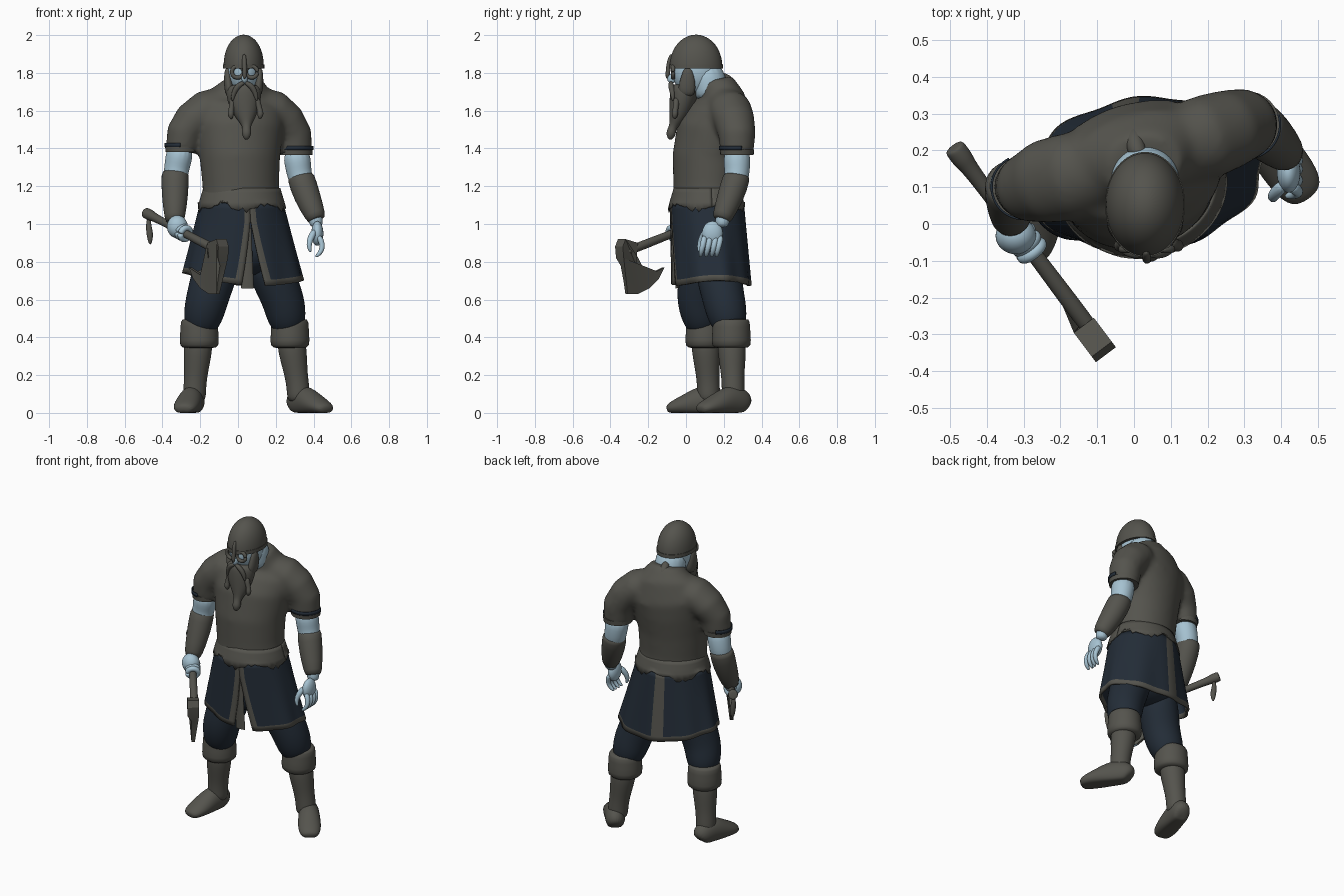
import bpy, bmesh, random
from math import sin, cos, tau, radians
from mathutils import Vector, Matrix

random.seed(4)
cube = bpy.data.objects.get("Cube")
if cube:
    bpy.data.objects.remove(cube)


def material(name, *rgb):
    mat = bpy.data.materials.new(name)
    mat.use_nodes = True
    mat.diffuse_color = (*rgb, 1)
    shader = mat.node_tree.nodes["Principled BSDF"]
    shader.inputs["Base Color"].default_value = (*rgb, 1)
    shader.inputs["Roughness"].default_value = .8
    return mat


GREY = material("weathered grey", .09, .088, .075)
NAVY = material("dark navy cloth", .017, .026, .039)
SKIN = material("pale blue skin", .38, .54, .64)
FRONT, UP = Vector((0, 1, 0)), Vector((0, 0, 1))
TWIST = Vector((-.27, .96, 0))      # the chest is turned a little
LEAN = Vector((-.12, .99, 0))       # the hips are turned less


def finish(name, bm, mats, level=0, sharp=40):
    bmesh.ops.recalc_face_normals(bm, faces=bm.faces)
    mesh = bpy.data.meshes.new(name)
    bm.to_mesh(mesh)
    bm.free()
    obj = bpy.data.objects.new(name, mesh)
    bpy.context.collection.objects.link(obj)
    for mat in mats:
        mesh.materials.append(mat)
    for face in mesh.polygons:
        face.use_smooth = True
    if level:
        obj.modifiers.new("rounding", "SUBSURF").levels = level
        obj.modifiers["rounding"].render_levels = level
    else:
        mesh.set_sharp_from_angle(angle=radians(sharp))
    return obj


def tube(name, mat, *paths, ref=FRONT, sides=16, level=2):
    """Capped lofts through points of x, y, z, half width and optional half depth."""
    bm = bmesh.new()
    for path in paths:
        points = [Vector(p[:3]) for p in path]
        rings = []
        for i, p in enumerate(path):
            along = (points[min(i + 1, len(path) - 1)] - points[max(i - 1, 0)]).normalized()
            a = along.cross(ref).normalized()
            b = along.cross(a)
            ring = []
            for k in range(sides):
                angle = tau * k / sides
                co = points[i] + a * p[3] * cos(angle) + b * p[-1] * sin(angle)
                co.z = max(co.z, 0)
                ring.append(bm.verts.new(co))
            rings.append(ring)
        for low, high in zip(rings, rings[1:]):
            for k in range(sides):
                n = (k + 1) % sides
                bm.faces.new((low[k], low[n], high[n], high[k]))
        bm.faces.new(rings[0])
        bm.faces.new(rings[-1])
    return finish(name, bm, [mat], level)


def ball(name, mat, center, radii):
    bm = bmesh.new()
    bmesh.ops.create_uvsphere(bm, u_segments=32, v_segments=20, radius=1,
                              matrix=Matrix.Translation(center) @ Matrix.Diagonal((*radii, 1)))
    return finish(name, bm, [mat])


def hoop(center, axis, radius, thick, steps=16):
    """Path of a closed ring around an axis."""
    a = axis.cross(UP).normalized()
    b = axis.cross(a)
    turns = [tau * k / steps for k in range(steps + 1)]
    return [(*(Vector(center) + (a * cos(t) + b * sin(t)) * radius), thick) for t in turns]


def shell(name, rows, cols, place, paint, thick):
    """Open cloth sheet wrapped around the body."""
    bm = bmesh.new()
    grid = [[bm.verts.new(place(r / rows, c / cols)) for c in range(cols + 1)]
            for r in range(rows + 1)]
    for r in range(rows):
        for c in range(cols):
            face = bm.faces.new((grid[r][c], grid[r][c + 1], grid[r + 1][c + 1], grid[r + 1][c]))
            face.material_index = paint(r, c)
    obj = finish(name, bm, [NAVY, GREY], sharp=60)
    solid = obj.modifiers.new("cloth thickness", "SOLIDIFY")
    solid.thickness = thick
    solid.offset = 0
    return obj


def around(angle, x, y, rx, ry):
    a, b = Vector((LEAN.y, -LEAN.x, 0)), LEAN
    return Vector((x, y, 0)) + a * rx * cos(angle) + b * ry * sin(angle)


# Tunic: torso and sleeves fused into one smooth skin
torso = [(.02, .11, 1.09, .21, .175), (.015, .11, 1.2, .205, .175), (.01, .115, 1.35, .215, .185),
         (.01, .14, 1.5, .235, .185), (.01, .175, 1.6, .25, .16), (.02, .185, 1.68, .19, .12),
         (.03, .155, 1.74, .12, .1), (.03, .15, 1.765, .1, .09)]
right_sleeve = [(-.07, .15, 1.63, .1), (-.17, .13, 1.605, .103, .12), (-.24, .115, 1.55, .1, .115),
                (-.285, .1, 1.48, .095), (-.3, .1, 1.385, .083)]
left_sleeve = [(.1, .2, 1.63, .1), (.19, .235, 1.605, .103, .115), (.25, .255, 1.55, .102, .11),
               (.295, .27, 1.47, .098), (.305, .27, 1.37, .088)]
tunic = tube("tunic", GREY, torso, right_sleeve, left_sleeve, ref=TWIST, level=0, sides=32)
remesh = tunic.modifiers.new("fuse", "REMESH")
remesh.mode = "VOXEL"
remesh.voxel_size = .014
remesh.use_smooth_shade = True
tunic.modifiers.new("soften", "SMOOTH").iterations = 12
# Hems all round, stripes only over the worn part of each sleeve
for side, (x, y, z, r), start in (("right", right_sleeve[-1], 110), ("left", left_sleeve[-1], 220)):
    tube(side + "_sleeve_hem", GREY, [(x, y, z - .005, r), (x, y, z + .025, r + .003)],
         sides=32, level=0)
    shell(side + "_sleeve_stripe", 1, 20,
          lambda up, turn: around(radians(start + 150 * turn), x, y, r + .004, r + .004)
          + UP * (z + .022 + .022 * up), lambda r, c: 0, .006)


# Skirt with a front opening, a back seam and bordered edges
def skirt_point(down, turn):
    gap = .5 * max(0, down - .2)
    angle = radians(-85) + gap / 2 + turn * (tau - gap)
    fold = 1 + .025 * down * sin(angle * 9)
    co = around(angle, .02 + .01 * down, .11 + .025 * down,
                (.215 + .1 * down) * fold, (.19 + .012 * down) * fold)
    hem = .72 - .02 * cos(angle) - .045 * sin(angle) ** 2
    co.z = 1.11 + (hem - 1.11) * down
    return co


COLS = 96
shell("skirt", 14, COLS, skirt_point,
      lambda r, c: int(r == 13 or c < 2 or c > COLS - 3 or abs(c - COLS // 2 + .5) < 2), .014)


def torn_point(down, turn):
    angle = turn * tau
    co = around(angle, .02, .11, .202 + .03 * down, .172 + .03 * down)
    ragged = .02 * sin(angle * 5) + random.uniform(-.015, .015)
    co.z = 1.19 - down * .1 + (ragged if down == 1 and 0 < turn < 1 else 0)
    return co


shell("tunic_torn_edge", 4, 72, torn_point, lambda r, c: 1, .006)
tube("front_flap", GREY, [(.05, -.05, .98, .02, .01), (.05, -.05, .8, .028, .01),
                          (.05, -.045, .66, .034, .01)], level=0)
ball("hips", NAVY, (.02, .12, .85), (.2, .15, .13))


# Legs and boots
def leg(side, hip, knee, cuff, ankle, heel, toe):
    k, c, a = Vector(knee), Vector(cuff), Vector(ankle)
    tube(side + "_trousers", NAVY, [(*hip, .12), (*(Vector(hip).lerp(k, .5)), .122),
                                    (*k, .114), (*(k.lerp(c, .55)), .108), (*c, .07)])
    tube(side + "_boot_cuff", GREY, [(*(c + UP * .078), .085), (*(c + UP * .072), .1),
                                     (*c, .101), (*(c - UP * .072), .109),
                                     (*(c - UP * .078), .07)], sides=24, level=1)
    tube(side + "_boot_shaft", GREY, [(*c, .08), (*(c.lerp(a, .4)), .075),
                                      (*(c.lerp(a, .75)), .061), (*a, .062),
                                      (*(a - UP * .07), .06)])
    start, end = Vector((*heel, 0)), Vector((*toe, 0))
    shape = ((0, .035, .04), (.06, .06, .075), (.35, .064, .088), (.62, .072, .06),
             (.9, .065, .036), (1, .035, .022))
    tube(side + "_foot", GREY, [(*(start.lerp(end, f) + UP * h * .75), w, h)
                                for f, w, h in shape], ref=UP)


leg("right", (-.09, .1, .85), (-.165, .06, .6), (-.205, .1, .42), (-.23, .12, .12),
    (-.225, .19), (-.29, -.1))
leg("left", (.13, .15, .85), (.24, .2, .6), (.275, .24, .42), (.32, .25, .12),
    (.29, .32), (.475, .07))


# Arms with leather bracers
def arm(side, shoulder, elbow, wrist):
    s, e, w = Vector(shoulder), Vector(elbow), Vector(wrist)
    tube(side + "_arm", SKIN, [(*s, .076), (*(s.lerp(e, .6)), .07), (*e, .065),
                               (*w, .04), (*(w - UP * .05), .035)])
    tube(side + "_bracer", GREY, [(*(e + UP * .03), .06), (*(e + UP * .025), .074),
                                  (*(e.lerp(w, .4)), .072), (*w, .054),
                                  (*(w.lerp(e, -.05)), .04)], sides=24, level=1)


arm("right", (-.3, .1, 1.42), (-.333, .11, 1.25), (-.335, .01, 1.02))
arm("left", (.305, .27, 1.4), (.33, .27, 1.23), (.415, .19, 1.03))

# Axe, gripped in the right fist
butt, tip = Vector((-.49, .21, 1.06)), Vector((-.07, -.35, .84))
shaft = (tip - butt).normalized()
grip = butt.lerp(tip, .45)
tube("axe_handle", GREY, [(*(butt.lerp(tip, f)), r) for f, r in
                          ((0, .026), (.01, .03), (.07, .03), (.1, .021), (.5, .021),
                           (.8, .025), (.97, .022))])
tube("axe_tassel", GREY, [(-.47, .18, 1.04, .008), (-.475, .18, 1, .014),
                          (-.465, .18, .94, .02), (-.465, .18, .89, .006)])
ball("right_hand", SKIN, grip + Vector((-.02, .01, .025)), (.055, .05, .06))
tube("right_fingers", SKIN, *[hoop(grip + shaft * k * .026, shaft, .032, .018)
                              for k in (-1.5, -.5, .5, 1.5)], ref=shaft, sides=8, level=1)

outline = [(-.34, .92), (-.355, .88), (-.35, .82), (-.34, .78), (-.325, .7), (-.315, .63),
           (-.26, .63), (-.2, .66), (-.15, .71), (-.12, .77), (-.16, .75), (-.2, .73),
           (-.24, .735), (-.27, .78), (-.28, .83), (-.275, .9)]
bm = bmesh.new()
across = Vector((.8, .6, 0))
sheets = []
for sign in (-1, 1):
    sheets.append([bm.verts.new(Vector((-.08 - (y + .35) * .75, y, z))
                                + across * sign * (.034 if z > .8 else .01))
                   for y, z in outline])
    bm.faces.new(sheets[-1])
for i in range(len(outline)):
    j = (i + 1) % len(outline)
    face = bm.faces.new((sheets[0][i], sheets[0][j], sheets[1][j], sheets[1][i]))
    face.material_index = int(5 <= i <= 6)
bmesh.ops.triangulate(bm, faces=[f for f in bm.faces if len(f.verts) > 4])
finish("axe_head", bm, [GREY, SKIN], sharp=25)

# Open left hand
ball("left_palm", SKIN, (.42, .14, .95), (.032, .055, .065))
tube("left_fingers", SKIN, *[[(.425, y, .94, .018), (.45, y - .01, .89, .016),
                              (.44, y - .02, .85, .014), (.41, y - .025, .825, .008)]
                             for y in (.1, .13, .16, .185)], sides=10)
tube("left_thumb", SKIN, [(.41, .11, .97, .02), (.38, .08, .92, .018),
                          (.375, .07, .88, .014), (.385, .07, .85, .007)], sides=10)

# Head and helmet
tube("neck", SKIN, [(.03, .14, 1.66, .1), (.03, .125, 1.74, .094), (.03, .095, 1.84, .092)])
ball("head", SKIN, (.03, .05, 1.81), (.092, .125, .13))
ball("nose", SKIN, (.035, -.075, 1.77), (.016, .025, .025))
tube("helmet", GREY, [(.03, .053, z, rx, ry) for z, rx, ry in
                      ((1.82, .108, .142), (1.83, .108, .142), (1.88, .106, .138),
                       (1.94, .09, .115), (1.985, .055, .07), (2.003, .015, .02))], sides=24)
tube("helmet_rim", GREY, [(.03, .053, 1.822, .109, .143), (.03, .053, 1.845, .109, .143)],
     sides=40, level=0)
tube("helmet_ridge", GREY, [(.033, -.075, 1.9, .008), (.033, -.087, 1.87, .012),
                            (.035, -.093, 1.83, .013), (.035, -.1, 1.765, .011)],
     ref=Vector((1, 0, 0)))
tube("eye_guard", GREY, *[hoop((.035 + s * .037, -.068, 1.805), FRONT, .031, .012)
                          for s in (-1, 1)], sides=8, level=1)

# Beard, moustache and braids
tube("beard", GREY, [(.03, -.005, 1.74, .085, .07), (.03, -.01, 1.7, .1, .078),
                     (.035, -.025, 1.62, .082, .066), (.045, -.05, 1.55, .045, .04),
                     (.045, -.07, 1.515, .018), (.045, -.08, 1.48, .03),
                     (.045, -.085, 1.445, .01)])
for name, s in (("right", -1), ("left", 1)):
    tube(name + "_sideburn", GREY, [(.03 + s * .085, .01, 1.83, .014, .02),
                                    (.03 + s * .085, .01, 1.77, .022, .04),
                                    (.03 + s * .07, .0, 1.67, .03, .055)])
    tube(name + "_moustache", GREY, [(.035, -.08, 1.75, .01), (.035 + s * .035, -.08, 1.735, .017),
                                     (.035 + s * .06, -.07, 1.69, .014),
                                     (.035 + s * .065, -.07, 1.65, .006)])
    tube(name + "_braid", GREY, [(.035 + s * .06, -.05, 1.67, .022),
                                 (.04 + s * .075, -.055, 1.61, .012),
                                 (.04 + s * .08, -.06, 1.58, .02),
                                 (.04 + s * .075, -.06, 1.555, .006)])
tube("hair_knot", GREY, [(.02, .17, 1.79, .02), (.0, .22, 1.765, .03),
                         (.0, .25, 1.74, .018), (.01, .27, 1.69, .016)])
